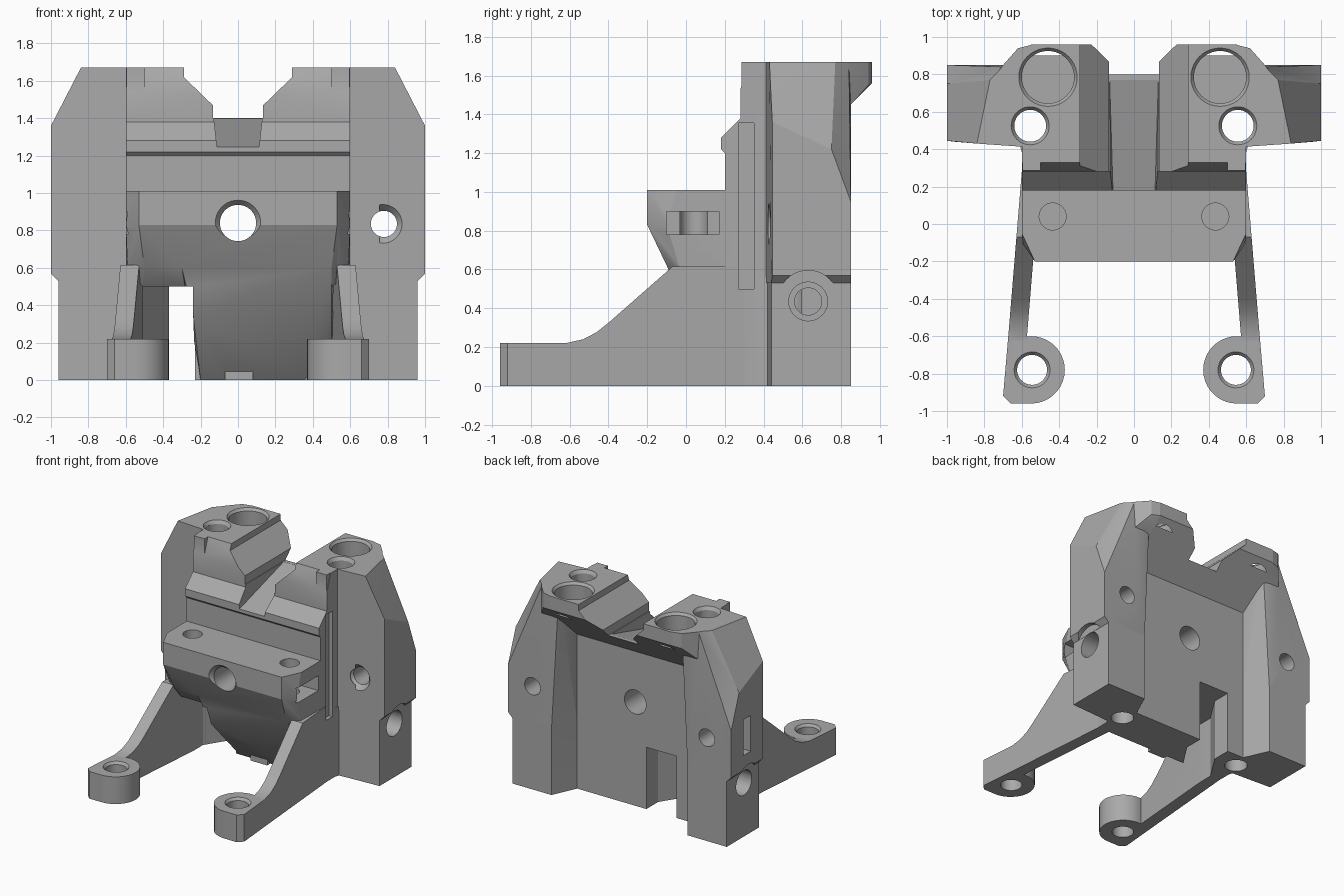
import bpy, bmesh, math
from mathutils import Matrix, Vector

old = bpy.data.objects.get("Cube")
if old:
    bpy.data.objects.remove(old, do_unlink=True)

grey = bpy.data.materials.new("plain grey")
grey.use_nodes = True
grey.diffuse_color = (0.4, 0.4, 0.4, 1)
grey.node_tree.nodes["Principled BSDF"].inputs["Base Color"].default_value = (0.4, 0.4, 0.4, 1)


def finish(bm, name):
    bmesh.ops.recalc_face_normals(bm, faces=bm.faces)
    mesh = bpy.data.meshes.new(name)
    bm.to_mesh(mesh)
    bm.free()
    mesh.materials.append(grey)
    obj = bpy.data.objects.new(name, mesh)
    bpy.context.collection.objects.link(obj)
    return obj


def hull(name, points, side=1):
    bm = bmesh.new()
    for x, y, z in points:
        bm.verts.new((x * side, y, z))
    res = bmesh.ops.convex_hull(bm, input=bm.verts)
    inside = {v for v in res["geom_interior"] if isinstance(v, bmesh.types.BMVert)}
    bmesh.ops.delete(bm, geom=list(inside), context='VERTS')
    bmesh.ops.dissolve_limit(bm, angle_limit=0.01, verts=bm.verts, edges=bm.edges)
    return finish(bm, name)


def prism(name, outline, axis, a, b, shear=None):
    """Extrude a 2D outline along an axis from a to b."""
    def place(p, t):
        u, v = p
        return {'x': (t, u, v), 'y': (u, t, v), 'z': (u, v, t)}[axis]
    bm = bmesh.new()
    low = [bm.verts.new(place(p, a)) for p in outline]
    high = [bm.verts.new(place(p, b)) for p in outline]
    bm.faces.new(low)
    bm.faces.new(high)
    for i in range(len(outline)):
        j = (i + 1) % len(outline)
        bm.faces.new((low[i], low[j], high[j], high[i]))
    if shear:
        for v in bm.verts:
            v.co.x += shear(v.co)
    return finish(bm, name)


def box(name, x, y, z):
    return prism(name, [(x[0], y[0]), (x[1], y[0]), (x[1], y[1]), (x[0], y[1])], 'z', *z)


def bore(name, start, direction, r, depth, r_end=None):
    """Cylinder or cone running from start along direction."""
    d = Vector(direction)
    bm = bmesh.new()
    rot = d.to_track_quat('Z', 'Y').to_matrix().to_4x4()
    bmesh.ops.create_cone(bm, cap_ends=True, segments=40, radius1=r,
                          radius2=r if r_end is None else r_end, depth=depth,
                          matrix=Matrix.Translation(Vector(start) + d * depth / 2) @ rot)
    return finish(bm, name)


adds, cuts = [], []

# central frame: front part, back part with overhanging lip
body = prism("carriage_body", [(.3, 0), (.65, 0), (.65, 1.25), (.75, 1.35), (.75, 1.67), (.36, 1.67),
             (.33, 1.67), (.28, 1.53), (.28, 1.38), (.18, 1.28), (.18, 1.22), (.2, 1.2),
             (.2, .6), (.3, .5)], 'x', -.6, .6)
adds.append(prism("lip", [(.6, 1.2), (.65, 1.25), (.96, 1.56), (.96, 1.67), (.6, 1.67)], 'x', -.55, .55))

# clamp block with shelf, and its tapered lower body
adds.append(hull("clamp_block", [(s * x, y, z) for s in (-1, 1) for x, y, z in (
    (.6, .3, 1.01), (.6, -.05, 1.01), (.53, -.2, 1.01), (.53, -.2, .83), (.6, -.1, .83),
    (.6, .3, .6), (.59, -.03, .6), (.5, -.09, .6), (.51, 0, .5), (.51, .3, .5))]))
adds.append(hull("lower_body", [(-.3, -.09, .6), (.5, -.09, .6), (-.24, 0, .35), (.22, 0, .35),
    (-.2, .3, .0), (.35, .3, 0), (.5, .4, 0), (-.2, .5, 0), (.51, .05, .5), (.5, .4, .6), (-.3, .4, .6)]))
adds.append(box("bottom_tab", (-.07, .08), (.26, .4), (0, .05)))

for s in (-1, 1):
    # side columns
    adds.append(prism("column", [(s * x, y) for x, y in (
        (.96, .44), (.96, .85), (.61, .85), (.52, .65), (.52, .35), (.59, .35), (.61, .42))],
        'z', 0, .56))
    adds.append(hull("wing", [
        (.96, .44, .53), (.96, .85, .53), (.61, .85, .53), (.52, .65, .53), (.55, .41, .53),
        (1, .445, .57), (1, .85, .57), (1, .85, .95), (1, .75, 1.22), (1, .445, 1.36),
        (.7, .85, 1.45), (.61, .85, 1.45), (.84, .43, 1.67), (.77, .77, 1.67), (.7, .84, 1.67),
        (.55, .84, 1.67), (.55, .41, 1.67), (.52, .65, 1.67)], s))
    adds.append(hull("lip_corner", [
        (.54, .96, 1.67), (.54, .96, 1.56), (.62, .94, 1.67), (.62, .94, 1.55), (.7, .85, 1.67),
        (.7, .85, 1.45), (.75, .78, 1.67), (.7, .7, 1.3), (.54, .65, 1.25), (.54, .6, 1.67)], s))
    adds.append(box("front_rib", sorted((s * .5, s * .595)), (.285, .45), (1.36, 1.67)))

    # splayed leg with a rounded foot
    adds.append(prism("leg", [(-.8, 0), (.43, 0), (.43, .615), (-.07, .615), (-.4, .325), (-.46, .277),
                (-.53, .24), (-.62, .22), (-.8, .22)], 'x', s * .5, s * .6,
                lambda co, s=s: s * (.28 - co.y) * .082))
    arc = [(s * (.55 + .18 * math.cos(a)), -.78 + .18 * math.sin(a))
           for a in (math.radians(-90 - 10 * i) for i in range(22))]
    adds.append(prism("foot", [(s * .66, -.96)] + arc +
                [(s * .57, -.55), (s * .668, -.55), (s * .7, -.92)], 'z', 0, .22))

    # vertical holes with chamfered mouths
    cuts.append(bore("foot_hole", (s * .545, -.78, -.1), (0, 0, 1), .08, .5))
    cuts.append(bore("foot_mouth", (s * .545, -.78, .225), (0, 0, -1), .1, .025, .08))
    cuts.append(bore("rod_hole", (s * .555, .525, -.1), (0, 0, 1), .085, 2))
    cuts.append(bore("rod_mouth", (s * .555, .525, 1.675), (0, 0, -1), .105, .03, .085))
    cuts.append(bore("bearing_hole", (s * .46, .785, 1.7), (0, 0, -1), .14, .2))
    cuts.append(bore("bearing_mouth", (s * .46, .785, 1.675), (0, 0, -1), .16, .025, .14))
    cuts.append(bore("shelf_hole", (s * .435, .04, 1.1), (0, 0, -1), .072, .4))

    # side screw holes, relief arches and nut slots
    cuts.append(bore("side_hole", (s * 1.1, .63, .435), (-s, 0, 0), .1, .3))
    cuts.append(bore("side_hole_inner", (s * 1.1, .63, .435), (-s, 0, 0), .07, .5))
    cuts.append(bore("relief", (s * 1.1, .63, .435), (-s, 0, 0), .16, .139))
    cuts.append(box("side_window", sorted((s * .45, s * .7)), (-.1, .17), (.78, .9)))
    cuts.append(box("side_groove", sorted((s * .57, s * .62)), (.27, .35), (.5, 1.355)))

# cross bores and the front screw holes
cuts.append(bore("centre_bore", (0, -.5, .84), (0, 1, 0), .097, 2))
cuts.append(bore("centre_mouth", (0, -.21, .84), (0, 1, 0), .13, .04, .097))
cuts.append(bore("wing_hole", (.78, 0, .835), (0, 1, 0), .07, 1.5))
cuts.append(bore("wing_mouth", (.78, .425, .835), (0, 1, 0), .105, .04, .07))
cuts.append(bore("blind_hole", (-.78, 1, .835), (0, -1, 0), .07, .45))
cuts.append(box("nut_slot", (-1.1, -.68), (.6, .69), (.69, .98)))

# top channel with a ramped floor, and the open slot below
cuts.append(prism("channel", [(-.29, 1.8), (-.29, 1.62), (-.135, 1.47), (-.135, 1.4),
                              (.135, 1.4), (.135, 1.47), (.29, 1.62), (.29, 1.8)], 'y', 0, 1.2))
cuts.append(hull("ramp", [(s * x, y, z) for s in (-1, 1) for x, y, z in (
    (.11, .1, 1.225), (.134, .1, 1.45), (.13, .77, 1.399), (.134, .77, 1.45))]))
cuts.append(prism("slot", [(-.37, .8), (-.1, .8), (-.1, .5), (-.23, .3), (-.25, -.3),
                           (-.51, -.3), (-.51, .28), (-.37, .5)], 'z', -.1, .5))

# combine everything into one solid
bpy.context.view_layer.objects.active = body
for parts, mode in ((adds, 'UNION'), (cuts, 'DIFFERENCE')):
    for part in parts:
        part.hide_render = True
        mod = body.modifiers.new("combine", 'BOOLEAN')
        mod.operation, mod.solver, mod.object = mode, 'EXACT', part
        bpy.ops.object.modifier_apply(modifier=mod.name)
        bpy.data.objects.remove(part, do_unlink=True)

bpy.ops.object.select_all(action='DESELECT')
body.select_set(True)
bpy.ops.object.shade_smooth_by_angle(angle=math.radians(25))
